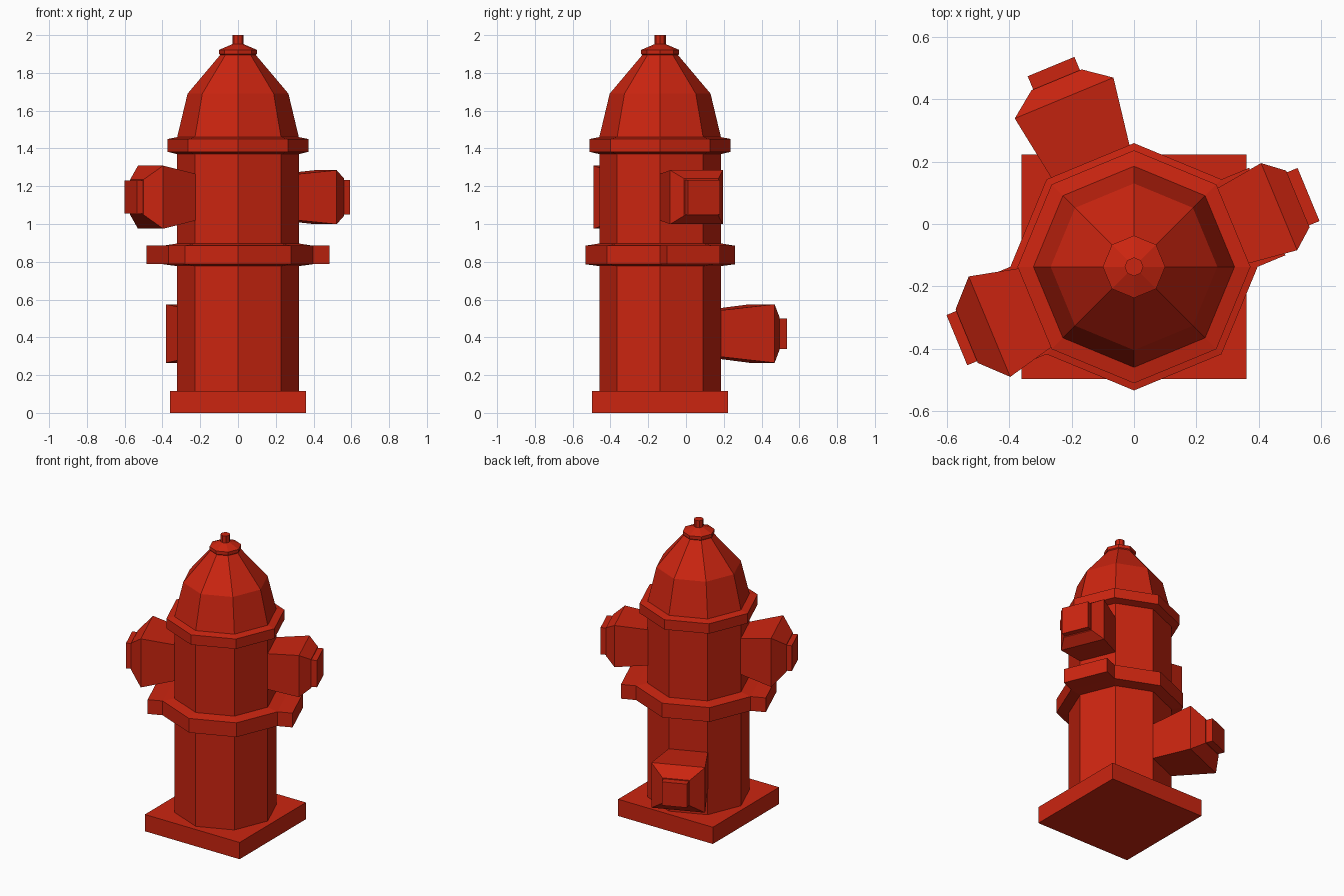
import bpy, bmesh
from math import pi, cos, sin
from mathutils import Matrix, Vector

if "Cube" in bpy.data.objects:
    bpy.data.objects.remove(bpy.data.objects["Cube"], do_unlink=True)

AXIS = Vector((0, -0.137, 0))      # centre line of the barrel
SIDES = 8
APOTHEM = cos(pi / SIDES)
BARREL_R = 0.322

red = bpy.data.materials.new("hydrant red")
red.use_nodes = True
red.diffuse_color = (0.6, 0.018, 0.005, 1)
red.node_tree.nodes["Principled BSDF"].inputs["Base Color"].default_value = red.diffuse_color


def loft(name, rings, matrix=Matrix()):
    """Bridge a stack of equal-sized point rings, cap both ends, make an object."""
    bm = bmesh.new()
    loops = [[bm.verts.new(matrix @ Vector(p)) for p in ring] for ring in rings]
    n = len(loops[0])
    for a, b in zip(loops, loops[1:]):
        for i in range(n):
            j = (i + 1) % n
            bm.faces.new((a[i], a[j], b[j], b[i]))
    bm.faces.new(loops[0][::-1])
    bm.faces.new(loops[-1])
    bmesh.ops.recalc_face_normals(bm, faces=bm.faces[:])
    mesh = bpy.data.meshes.new(name)
    bm.to_mesh(mesh)
    bm.free()
    mesh.materials.append(red)
    obj = bpy.data.objects.new(name, mesh)
    obj.location = AXIS
    bpy.context.collection.objects.link(obj)
    return obj


def turned(name, profile):
    """Eight-sided lathe from (radius, z) pairs."""
    steps = [2 * pi * i / SIDES for i in range(SIDES)]
    return loft(name, [[(r * cos(a), r * sin(a), z) for a in steps] for r, z in profile])


def boxy(name, angle, height, sections):
    """Rectangular sections (distance, half width, half height) along a direction."""
    rings = [[(d, -w, -h), (d, w, -h), (d, w, h), (d, -w, h)] for d, w, h in sections]
    turn = Matrix.Translation((0, 0, height)) @ Matrix.Rotation(angle, 4, "Z")
    return loft(name, rings, turn)


# Square foot
loft("base_plate", [[(x * 0.36, y * 0.36, z) for x, y in ((-1, -1), (1, -1), (1, 1), (-1, 1))]
                    for z in (0, 0.115)])

# Barrel and its two collars
turned("barrel", [(BARREL_R, 0.115), (BARREL_R, 1.46)])
turned("lower_collar", [(BARREL_R, 0.777), (0.396, 0.787), (0.396, 0.885), (BARREL_R, 0.897)])
turned("upper_collar", [(BARREL_R, 1.37), (0.373, 1.382), (0.373, 1.45), (BARREL_R, 1.46)])

# Domed bonnet, its cap and the operating stem
turned("bonnet", [(BARREL_R, 1.46), (0.267, 1.69), (0.09, 1.9)])
turned("bonnet_cap", [(0.09, 1.89), (0.1, 1.9), (0.1, 1.922), (0.03, 1.952)])
turned("stem", [(0.03, 1.94), (0.03, 2.0)])

# Collar lugs under the side outlets
collar_face = 0.396 * APOTHEM
lug_width = 0.396 * sin(pi / SIDES)
for side, angle in (("left", pi / 8), ("right", pi * 9 / 8)):
    boxy(side + "_collar_lug", angle, 0.836,
         [(collar_face - 0.02, lug_width, 0.049), (0.462, lug_width, 0.049)])

# Outlets flare from a barrel face, then taper to a small square cap
outlets = (
    # name, angle, height, flare distance, half width, half height, cap half size, cap start, cap end
    ("left_outlet", pi / 8, 1.142, 0.503, 0.151, 0.143, 0.092, 0.568, 0.605),
    ("right_outlet", pi * 9 / 8, 1.142, 0.501, 0.174, 0.167, 0.087, 0.58, 0.614),
    ("back_outlet", pi * 5 / 8, 0.42, 0.585, 0.171, 0.155, 0.081, 0.648, 0.694),
)
face = BARREL_R * APOTHEM
root = BARREL_R * sin(pi / SIDES)
for name, angle, height, flare, w, h, cap, start, end in outlets:
    boxy(name, angle, height, [(face - 0.01, root, 0.122), (flare, w, h),
                               (start, cap + 0.006, cap + 0.006)])
    boxy(name + "_cap", angle, height, [(start - 0.01, cap, cap), (end, cap, cap)])
